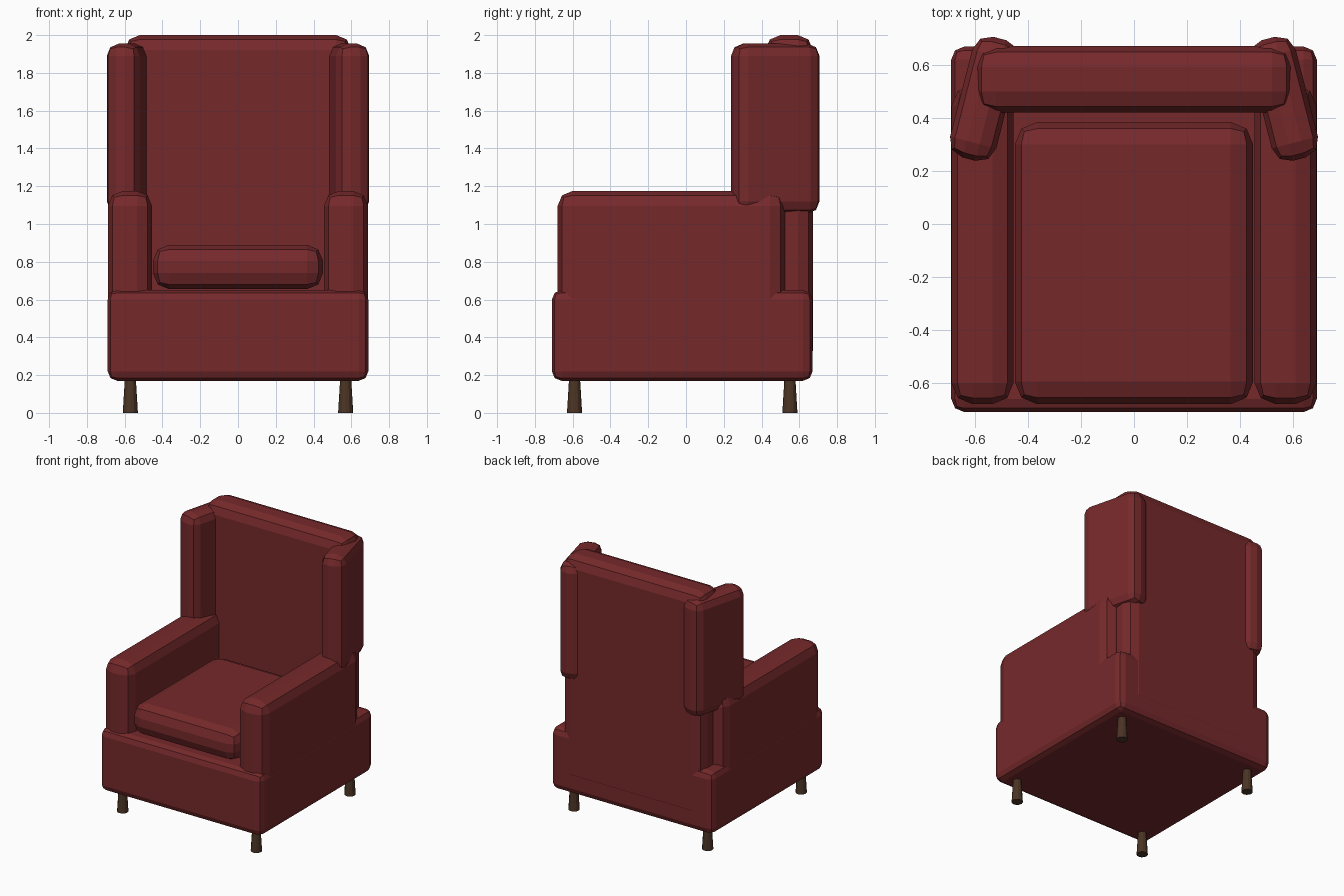
import bpy
import math

if "Cube" in bpy.data.objects:
    bpy.data.objects.remove(bpy.data.objects["Cube"])


def material(name, color):
    m = bpy.data.materials.new(name)
    m.diffuse_color = (*color, 1)
    m.use_nodes = True
    m.node_tree.nodes["Principled BSDF"].inputs["Base Color"].default_value = m.diffuse_color
    return m


RED = material("red_upholstery", (0.18, 0.022, 0.024))
WOOD = material("dark_wood", (0.07, 0.035, 0.018))


def padded_box(name, lo, hi, bevel, turn=0.0):
    """Upholstered block between two corners, with two-step rounded edges."""
    bpy.ops.mesh.primitive_cube_add(
        size=1, location=[(a + b) / 2 for a, b in zip(lo, hi)])
    o = bpy.context.object
    o.name = name
    o.scale = [b - a for a, b in zip(lo, hi)]
    bpy.ops.object.transform_apply(location=False, rotation=False, scale=True)
    o.rotation_euler.z = turn
    mod = o.modifiers.new("rounded_edges", 'BEVEL')
    mod.width = bevel
    mod.segments = 2
    o.data.materials.append(RED)
    return o


# Base, seat cushion and tall back
padded_box("base", (-0.69, -0.71, 0.17), (0.69, 0.67, 0.65), 0.05)
padded_box("seat_cushion", (-0.45, -0.68, 0.655), (0.45, 0.385, 0.89), 0.085)
padded_box("back", (-0.6, 0.42, 0.25), (0.6, 0.672, 2.0), 0.08)

for side, s in (("left", -1), ("right", 1)):
    # Arm, sunk into the base
    x0, x1 = sorted((s * 0.455, s * 0.689))
    padded_box(side + "_arm", (x0, -0.68, 0.5), (x1, 0.525, 1.175), 0.08)
    # Wing, turned inward at its front
    padded_box(side + "_wing", (s * 0.565 - 0.09, 0.2375, 1.055),
               (s * 0.565 + 0.09, 0.7075, 1.955), 0.065, s * 0.25 * -1 * -1)
    # Feet, slightly wider at the floor
    for end, y in (("front", -0.59), ("back", 0.55)):
        bpy.ops.mesh.primitive_cone_add(vertices=12, radius1=0.04, radius2=0.028,
                                        depth=0.2, location=(s * 0.57, y, 0.1))
        foot = bpy.context.object
        foot.name = f"{side}_{end}_leg"
        foot.data.materials.append(WOOD)
